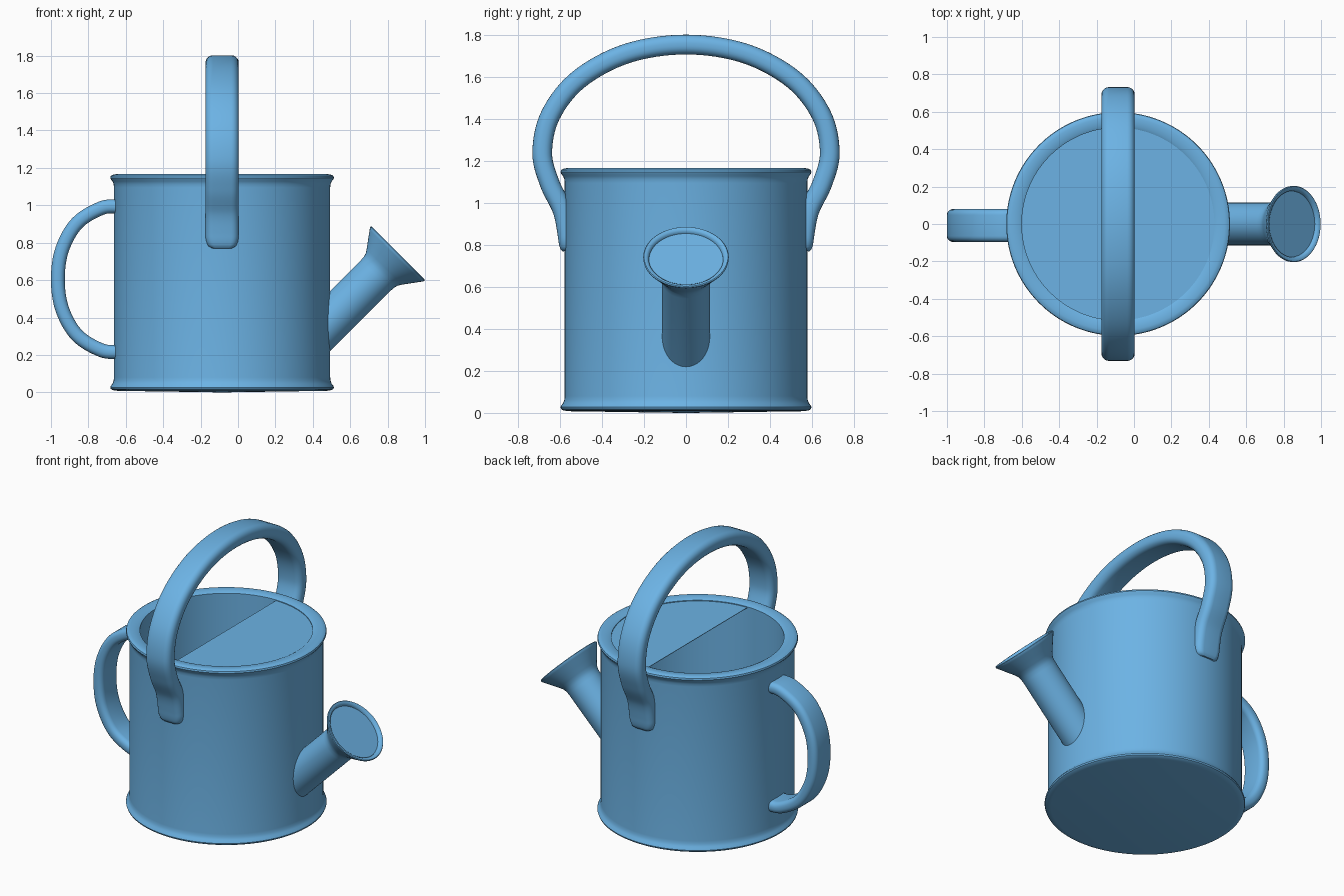
import bpy, math
from mathutils import Vector

if "Cube" in bpy.data.objects:
    bpy.data.objects.remove(bpy.data.objects["Cube"])

CX = -0.085  # body axis
blue = bpy.data.materials.new("blue_enamel")
blue.diffuse_color = (0.15, 0.45, 0.78, 1)
blue.use_nodes = True
blue.node_tree.nodes["Principled BSDF"].inputs["Base Color"].default_value = blue.diffuse_color


def make(name, verts, faces, angle=40):
    me = bpy.data.meshes.new(name)
    me.from_pydata([tuple(v) for v in verts], [], faces)
    me.materials.append(blue)
    ob = bpy.data.objects.new(name, me)
    bpy.context.collection.objects.link(ob)
    bpy.ops.object.select_all(action='DESELECT')
    ob.select_set(True)
    bpy.context.view_layer.objects.active = ob
    bpy.ops.object.mode_set(mode='EDIT')
    bpy.ops.mesh.select_all(action='SELECT')
    bpy.ops.mesh.normals_make_consistent(inside=False)
    bpy.ops.object.mode_set(mode='OBJECT')
    bpy.ops.object.shade_smooth_by_angle(angle=math.radians(angle))
    return ob


def skin(rings):
    """Join equal-sized rings into a tube with capped ends."""
    n = len(rings[0])
    verts = [v for r in rings for v in r]
    faces = [(i * n + j, i * n + (j + 1) % n, (i + 1) * n + (j + 1) % n, (i + 1) * n + j)
             for i in range(len(rings) - 1) for j in range(n)]
    faces += [tuple(range(n))[::-1], tuple(range(len(verts) - n, len(verts)))]
    return verts, faces


def revolve(profile, origin, axis, n=96):
    """Rings of (radius, distance along axis)."""
    axis = Vector(axis).normalized()
    u = Vector((0, 1, 0))
    w = axis.cross(u)
    return [[Vector(origin) + axis * h + (u * math.cos(a) + w * math.sin(a)) * r
             for a in (2 * math.pi * k / n for k in range(n))] for r, h in profile]


def smooth_path(pts, steps=8):
    p = [Vector(q) for q in pts]
    p = [2 * p[0] - p[1]] + p + [2 * p[-1] - p[-2]]
    out = []
    for i in range(1, len(p) - 2):
        a, b, c, d = p[i - 1:i + 3]
        for s in range(steps):
            t = s / steps
            out.append(0.5 * (2 * b + (c - a) * t + (2 * a - 5 * b + 4 * c - d) * t * t
                              + (3 * b - a - 3 * c + d) * t ** 3))
    return out + [p[-2]]


def strap(name, pts, side, width, thick, radius, round_end=0.0):
    """Sweep a rounded rectangle along a flat path."""
    side = Vector(side)
    section = []
    for k, (sx, sy) in enumerate([(1, 1), (-1, 1), (-1, -1), (1, -1)]):
        for j in range(6):
            a = math.pi / 2 * (k + j / 5)
            section.append((sx * (width / 2 - radius) + radius * math.cos(a),
                            sy * (thick / 2 - radius) + radius * math.sin(a)))
    path = smooth_path(pts)
    total = sum((b - a).length for a, b in zip(path, path[1:]))
    rings, run = [], 0
    for i, p in enumerate(path):
        if i:
            run += (p - path[i - 1]).length
        tan = (path[min(i + 1, len(path) - 1)] - path[max(i - 1, 0)]).normalized()
        nor = tan.cross(side)
        f = 1.0
        end = min(run, total - run)
        if end < round_end:
            f = 0.65 + 0.35 * math.sqrt(1 - (1 - max(end, 0) / round_end) ** 2)
        rings.append([p + side * (s * f) + nor * (t * f) for s, t in section])
    return make(name, *skin(rings))


# Can body: outer wall with rolled lips, inner wall and floor
body = [(0.02, 0.0), (0.56, 0.008), (0.585, 0.012), (0.595, 0.018), (0.598, 0.027),
        (0.594, 0.036), (0.586, 0.046), (0.58, 0.062), (0.578, 0.08),
        (0.578, 1.095), (0.58, 1.113), (0.586, 1.128), (0.594, 1.138), (0.598, 1.147),
        (0.595, 1.157), (0.585, 1.163), (0.57, 1.166), (0.53, 1.162), (0.515, 1.155),
        (0.515, 0.06), (0.02, 0.06)]
make("can_body", *skin(revolve(body, (CX, 0, 0), (0, 0, 1), 128)))

# Half cover over the spout side of the opening
arc = [(CX + 0.518 * math.cos(a), 0.518 * math.sin(a))
       for a in (math.pi * (k / 48 - 0.5) for k in range(49))]
make("half_cover", *skin([[(x, y, z) for x, y in arc] for z in (1.147, 1.15)]))

# Spout with flared, slightly dished rose
tube = [(0.114, 0.0), (0.114, 0.35), (0.116, 0.375), (0.122, 0.395), (0.134, 0.414),
        (0.16, 0.449), (0.195, 0.497), (0.203, 0.508), (0.204, 0.514), (0.2, 0.518),
        (0.188, 0.517), (0.178, 0.508), (0.176, 0.498), (0.01, 0.498)]
rings = revolve(tube, (0.49, 0, 0.378), (1, 0, 1), 64)
for v in rings[0]:  # fit the root to the can wall
    d = CX + math.sqrt(0.55 ** 2 - v.y ** 2) - v.x
    v.x += d
    v.z += d
make("spout", *skin(rings))

# Carrying handle arching over the top
half = [(0.558, 0.772), (0.566, 0.86), (0.59, 0.97), (0.65, 1.095), (0.685, 1.24),
        (0.645, 1.42), (0.51, 1.59), (0.28, 1.713)]
arch = [(CX, -y, z) for y, z in half] + [(CX, 0, 1.755)] + [(CX, y, z) for y, z in half[::-1]]
strap("top_handle", arch, (1, 0, 0), 0.178, 0.094, 0.04, 0.07)

# Rear grip, mirrored about its mid height
upper = [(-0.63, 0.995), (-0.73, 0.985), (-0.86, 0.905), (-0.94, 0.765)]
grip = [(x, -0.008, z) for x, z in upper] + [(-0.963, -0.008, 0.605)] \
    + [(x, -0.008, 1.21 - z) for x, z in upper[::-1]]
strap("rear_handle", grip, (0, 1, 0), 0.176, 0.074, 0.032)
